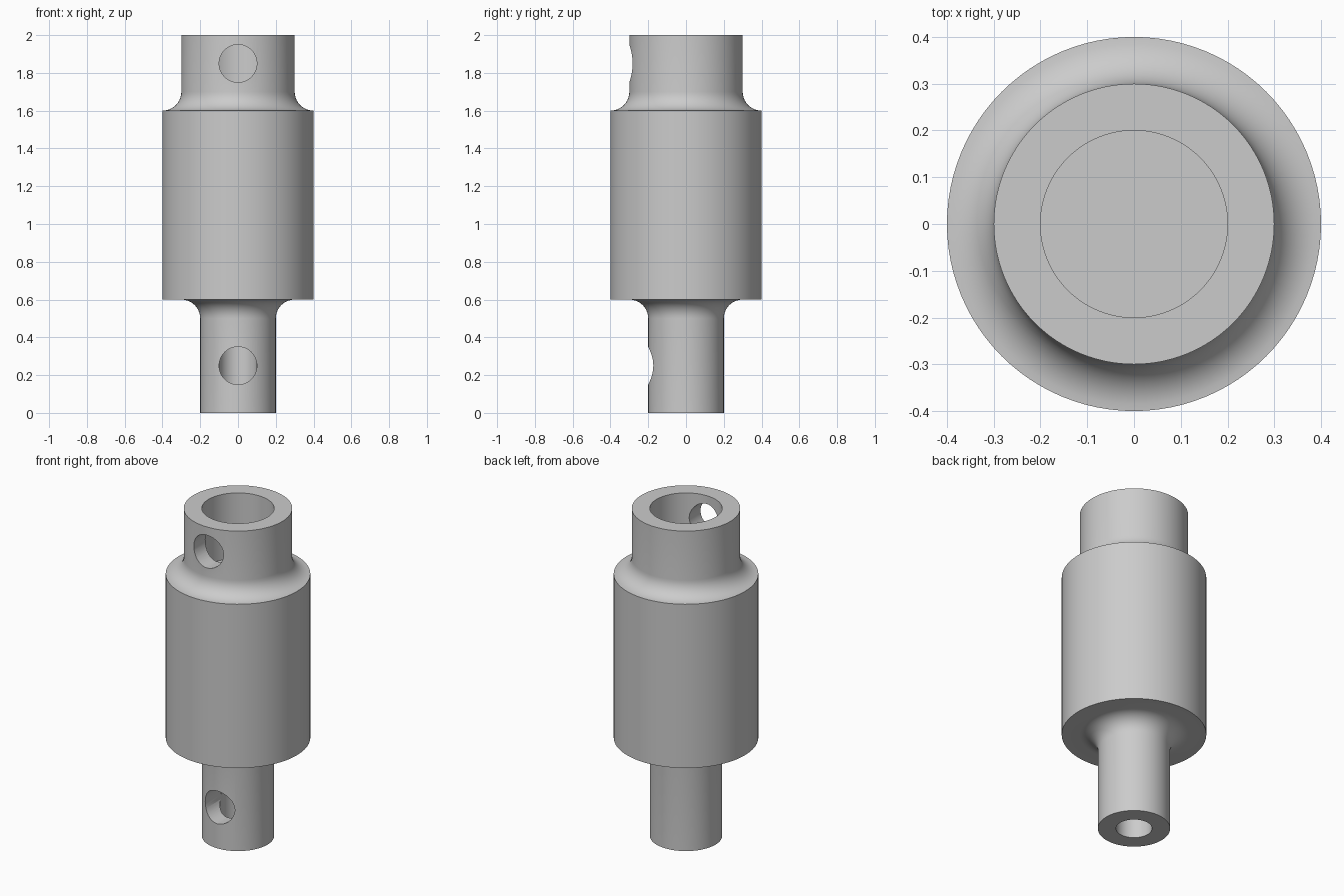
import bpy
import bmesh
from math import cos, sin, pi, radians
from mathutils import Matrix

default = bpy.data.objects.get("Cube")
if default:
    bpy.data.objects.remove(default, do_unlink=True)

SEGMENTS = 96

steel = bpy.data.materials.new("plain grey")
steel.use_nodes = True
grey = (0.6, 0.6, 0.6, 1)
steel.diffuse_color = grey
steel.node_tree.nodes["Principled BSDF"].inputs["Base Color"].default_value = grey


def add_object(name, bm):
    mesh = bpy.data.meshes.new(name)
    bm.to_mesh(mesh)
    bm.free()
    mesh.materials.append(steel)
    obj = bpy.data.objects.new(name, mesh)
    bpy.context.collection.objects.link(obj)
    return obj


def fillet(cx, cz, radius, start, end, steps=10):
    """Arc of (radius, height) points between two angles in degrees."""
    angles = [radians(start + (end - start) * i / steps) for i in range(steps + 1)]
    return [(cx + radius * cos(a), cz + radius * sin(a)) for a in angles]


def lathe(name, profile):
    bm = bmesh.new()
    verts = [bm.verts.new((r, 0, z)) for r, z in profile]
    edges = [bm.edges.new(pair) for pair in zip(verts, verts[1:])]
    bmesh.ops.spin(bm, geom=verts + edges, cent=(0, 0, 0), axis=(0, 0, 1),
                   angle=2 * pi, steps=SEGMENTS, use_merge=False)
    bmesh.ops.remove_doubles(bm, verts=bm.verts[:], dist=0.0001)
    bmesh.ops.recalc_face_normals(bm, faces=bm.faces[:])
    return add_object(name, bm)


# Turned body: blind lower bore, stem, main barrel, collar, blind upper bore
profile = [(0, 0.4), (0.1, 0.4), (0.1, 0), (0.2, 0)]
profile += fillet(0.3, 0.5, 0.1, 180, 90)
profile += [(0.4, 0.6)]
profile += fillet(0.4, 1.7, 0.1, 270, 180)
profile += [(0.3, 2), (0.2, 2), (0.2, 1.6), (0, 1.6)]
body = lathe("coupling_body", profile)

# Front set-screw holes, each reaching its bore
for name, z in (("lower_hole_cutter", 0.25), ("upper_hole_cutter", 1.85)):
    bm = bmesh.new()
    placement = Matrix.Translation((0, -0.27, z)) @ Matrix.Rotation(pi / 2, 4, "X")
    bmesh.ops.create_cone(bm, cap_ends=True, segments=48, radius1=0.1,
                          radius2=0.1, depth=0.5, matrix=placement)
    cutter = add_object(name, bm)
    cutter.hide_render = True
    cut = body.modifiers.new(name, "BOOLEAN")
    cut.operation = "DIFFERENCE"
    cut.solver = "EXACT"
    cut.object = cutter
    bpy.context.view_layer.objects.active = body
    body.select_set(True)
    bpy.ops.object.modifier_apply(modifier=cut.name)
    bpy.data.objects.remove(cutter, do_unlink=True)

bpy.ops.object.select_all(action="DESELECT")
body.select_set(True)
bpy.context.view_layer.objects.active = body
bpy.ops.object.shade_smooth_by_angle(angle=radians(30))
